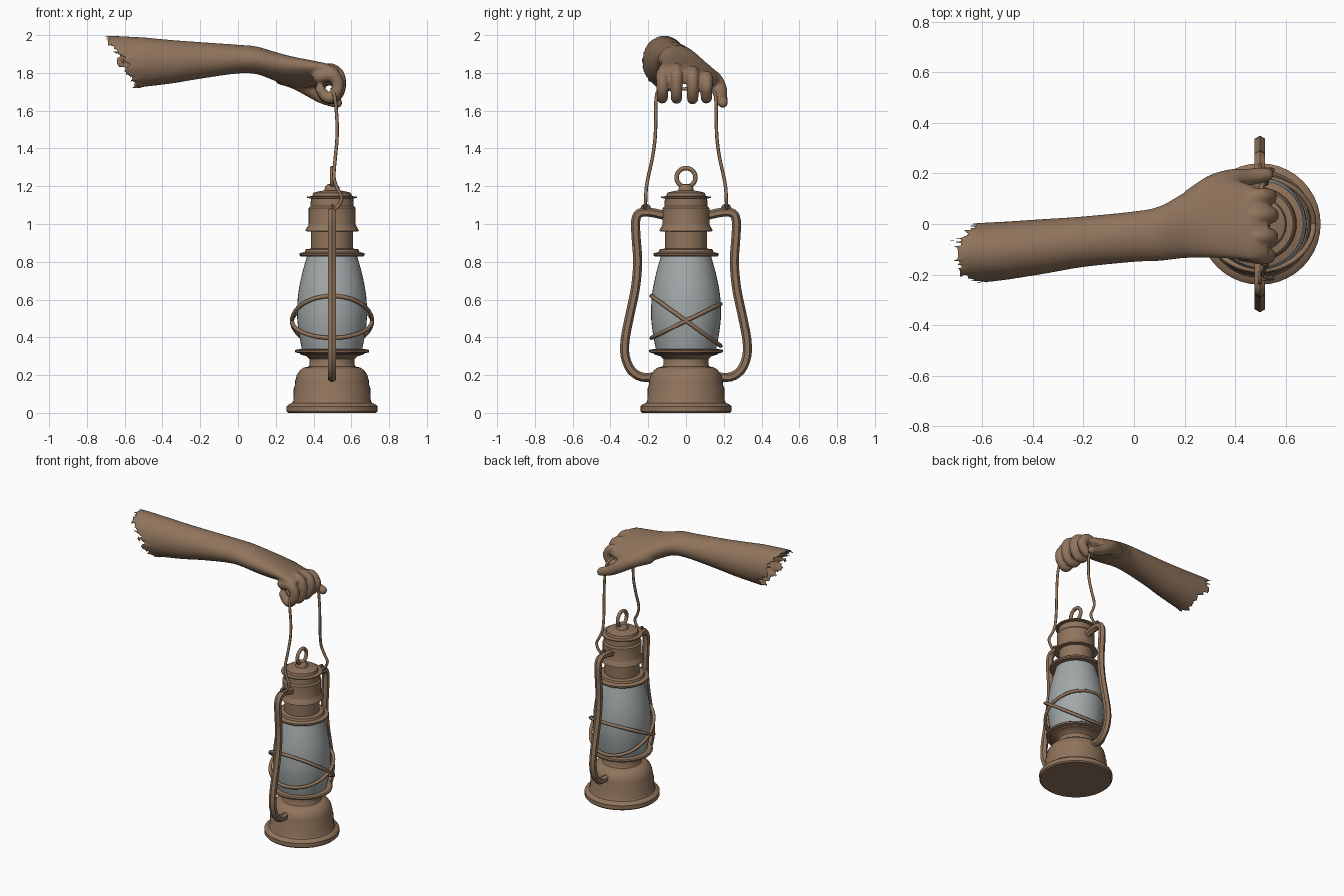
import bpy, bmesh, math
from mathutils import Vector, Matrix

cube = bpy.data.objects.get("Cube")
if cube:
    bpy.data.objects.remove(cube, do_unlink=True)

AXIS = 0.498  # x of the lantern's centre line


def material(name, rgb):
    m = bpy.data.materials.new(name)
    m.use_nodes = True
    m.diffuse_color = (*rgb, 1)
    m.node_tree.nodes["Principled BSDF"].inputs["Base Color"].default_value = (*rgb, 1)
    return m


BROWN = material("warm brown", (0.28, 0.175, 0.108))
GLASS = material("pale grey glass", (0.36, 0.39, 0.39))


def finish(name, bm, mat, angle=35):
    bmesh.ops.remove_doubles(bm, verts=bm.verts, dist=1e-5)
    bmesh.ops.recalc_face_normals(bm, faces=bm.faces)
    mesh = bpy.data.meshes.new(name)
    bm.to_mesh(mesh)
    bm.free()
    mesh.materials.append(mat)
    ob = bpy.data.objects.new(name, mesh)
    bpy.context.collection.objects.link(ob)
    bpy.ops.object.select_all(action='DESELECT')
    bpy.context.view_layer.objects.active = ob
    ob.select_set(True)
    bpy.ops.object.shade_smooth_by_angle(angle=math.radians(angle))
    return ob


def smooth(points, steps=6):
    """Catmull-Rom resampling of tuples of any length."""
    p = [points[0], *points, points[-1]]
    out = []
    for a, b, c, d in zip(p, p[1:], p[2:], p[3:]):
        for i in range(steps):
            t = i / steps
            out.append(tuple(0.5 * (2 * k + (l - j) * t + (2 * j - 5 * k + 4 * l - m) * t * t
                                    + (3 * k - j - 3 * l + m) * t ** 3)
                             for j, k, l, m in zip(a, b, c, d)))
    return out + [tuple(points[-1])]


def bridge(bm, rings, closed=False):
    pairs = list(zip(rings, rings[1:])) + ([(rings[-1], rings[0])] if closed else [])
    for a, b in pairs:
        for i in range(len(a)):
            j = (i + 1) % len(a)
            bm.faces.new((a[i], a[j], b[j], b[i]))


def lathe(name, profile, mat, sides=40):
    bm = bmesh.new()
    rings = []
    for r, z in profile:
        angles = [math.tau * i / sides for i in range(sides)]
        rings.append([bm.verts.new((AXIS + r * math.cos(a), r * math.sin(a), z)) for a in angles])
    bridge(bm, rings)
    return finish(name, bm, mat)


def tube(name, points, radius, sides=8, ref=(1, 0, 0), closed=False, angle=50):
    bm = bmesh.new()
    pts = [Vector(p) for p in points]
    n = len(pts)
    rings = []
    for i, p in enumerate(pts):
        before = pts[i - 1] if closed or i else p
        after = pts[(i + 1) % n] if closed or i < n - 1 else p
        tangent = (after - before).normalized()
        side = tangent.cross(Vector(ref)).normalized()
        up = side.cross(tangent)
        rings.append([bm.verts.new(p + radius * (side * math.cos(math.tau * k / sides)
                                                 + up * math.sin(math.tau * k / sides)))
                      for k in range(sides)])
    bridge(bm, rings, closed)
    if not closed:
        bm.faces.new(rings[0])
        bm.faces.new(rings[-1])
    return finish(name, bm, BROWN, angle)


def ring_points(y, z, r, count=24):
    return [(AXIS, y + r * math.cos(math.tau * i / count), z + r * math.sin(math.tau * i / count))
            for i in range(count)]


# Lantern body
lathe("lantern_base", [
    (0, 0), (.232, 0), (.24, .008), (.24, .035), (.23, .045), (.212, .052), (.205, .065),
    (.203, .13), (.197, .145), (.195, .17), (.187, .2), (.17, .225), (.15, .24), (.125, .245),
    (.12, .255), (.12, .285), (.135, .3), (.165, .308), (.17, .315), (.194, .32), (.197, .33),
    (.19, .336), (.16, .338), (0, .338)], BROWN)
lathe("glass_globe", smooth([
    (.158, .33), (.172, .4), (.183, .48), (.185, .55), (.178, .64), (.158, .74), (.13, .84)], 4), GLASS)
lathe("chimney", [
    (0, .828), (.165, .828), (.172, .835), (.172, .845), (.145, .852), (.14, .866), (.112, .87),
    (.112, .96), (.142, .962), (.14, .97), (.127, .99), (.124, 1.0), (.124, 1.085), (.114, 1.095),
    (.112, 1.135), (.132, 1.138), (.132, 1.145), (.105, 1.148), (.1, 1.165), (.075, 1.172),
    (.04, 1.178), (.038, 1.195), (.025, 1.21), (0, 1.213)], BROWN)
tube("top_ring", ring_points(0, 1.246, .05), .012, closed=True)

# Crossed guard wires round the globe
for name, slope in (("guard_wire_a", -.72), ("guard_wire_b", .49)):
    loop = []
    for i in range(48):
        a = math.tau * i / 48
        y = .183 * math.sin(a)
        loop.append((AXIS + .212 * math.cos(a), y, .487 + slope * y))
    tube(name, loop, .011, ref=(0, -slope, 1), closed=True)

# Side tubes with their lugs
for side, s in (("left", 1), ("right", -1)):
    path = smooth([(.17, .19), (.235, .19), (.29, .225), (.322, .3), (.322, .39), (.297, .52),
                   (.268, .66), (.256, .8), (.265, .94), (.266, 1.02), (.245, 1.058),
                   (.19, 1.062), (.11, 1.045)], 3)
    tube(side + "_frame_tube", [(AXIS, s * y, z) for y, z in path], .024, sides=6, angle=30)
    tube(side + "_lug", ring_points(s * .213, 1.08, .02, 14), .008, sides=6, closed=True)

# Carrying wire, hooked at both lugs and passing through the fist
half = [(.49, .215, 1.065), (.53, .215, 1.095), (.548, .213, 1.14), (.525, .21, 1.19),
        (.508, .2, 1.25), (.515, .178, 1.35), (.524, .164, 1.45), (.524, .16, 1.55),
        (.514, .158, 1.66), (.502, .135, 1.705)]
whole = half + [(.498, 0, 1.715)] + [(x, -y, z) for x, y, z in reversed(half)]
tube("carrying_wire", smooth(whole, 5), .009)

# Forearm and back of the hand: x, centre y, centre z, half width, half height, roll
sections = smooth([
    (-.5, -.105, 1.857, .115, .131, 0), (-.35, -.088, 1.859, .108, .115, 0),
    (-.2, -.07, 1.866, .1, .097, 0), (0, -.05, 1.873, .1, .076, 0),
    (.1, -.038, 1.866, .108, .073, -.08), (.2, -.005, 1.833, .132, .073, -.22),
    (.3, .025, 1.803, .165, .068, -.3), (.4, .018, 1.795, .162, .055, -.28),
    (.48, 0, 1.79, .15, .046, -.24), (.53, -.01, 1.78, .125, .035, -.2)], 5)
SIDES = 36
bm = bmesh.new()


def section_ring(x, yc, zc, ry, rz, roll):
    ring = []
    for i in range(SIDES):
        a = math.tau * i / SIDES
        y, z = ry * math.cos(a), rz * math.sin(a)
        ring.append(bm.verts.new((x, yc + y * math.cos(roll) - z * math.sin(roll),
                                  zc + y * math.sin(roll) + z * math.cos(roll))))
    return ring


# Torn end: slanted jagged rim with a hollow behind it
rim = section_ring(-.65, -.117, 1.858, .119, .142, 0)
hollow = section_ring(-.5, -.105, 1.857, .085, .1, 0)
for i, v in enumerate(rim):
    jag = (.0, .03, .012, .045, .02, .05, .008)[i % 7]
    v.co.x = -.745 + (2 - v.co.z) * .62 + jag * (.3 if v.co.z > 1.98 else 1)
rings = [hollow, rim] + [section_ring(*s) for s in sections]
bridge(bm, rings)
bm.faces.new(hollow)
bm.faces.new(rings[-1])


def digit(points, r_start, r_end):
    path = smooth(points, 6)
    for i, p in enumerate(path):
        r = r_start + (r_end - r_start) * i / (len(path) - 1)
        bmesh.ops.create_uvsphere(bm, u_segments=14, v_segments=10, radius=r,
                                  matrix=Matrix.Translation(p))


# Four curled fingers: y, knuckle height, reach, lowest point
for y, top, reach, low in ((-.125, 1.79, .525, 1.662), (-.05, 1.815, .535, 1.66),
                           (.035, 1.803, .537, 1.658), (.108, 1.775, .53, 1.662)):
    digit([(.43, y * .9, top - .01), (.495, y, top), (reach, y, top - .035), (reach, y, 1.71),
           (reach - .03, y, low + .008), (.465, y, low + .012), (.435, y * .95, low + .05)], .037, .027)
# Thumb, and the pad at its root
digit([(.24, .09, 1.79), (.31, .145, 1.76), (.38, .175, 1.715), (.45, .185, 1.67),
       (.525, .195, 1.642)], .056, .028)

arm = finish("arm_and_hand", bm, BROWN, 180)
remesh = arm.modifiers.new("blend", 'REMESH')
remesh.mode = 'VOXEL'
remesh.voxel_size = .008
remesh.use_smooth_shade = True
relax = arm.modifiers.new("relax", 'SMOOTH')
relax.factor = .5
relax.iterations = 4
